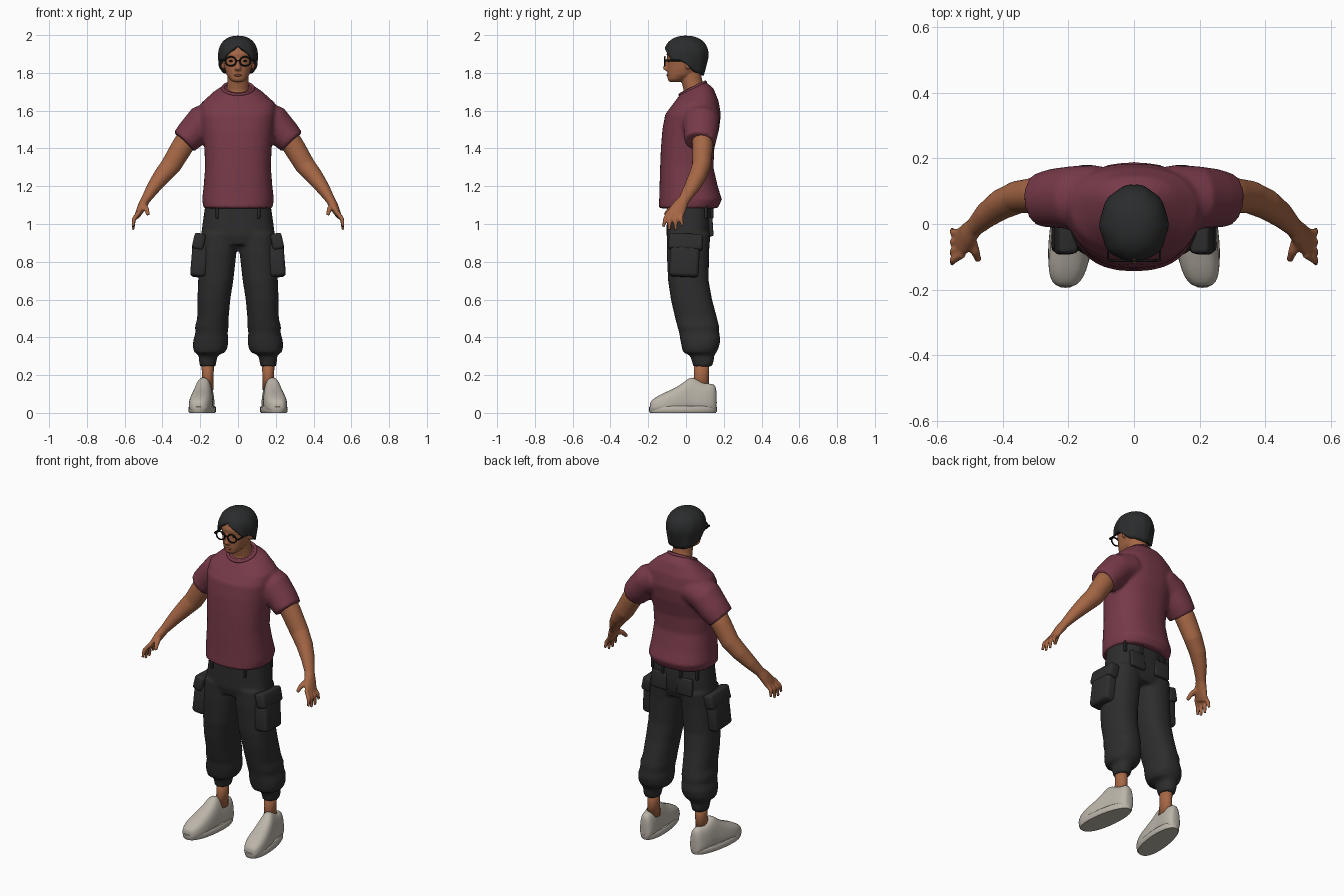
import bpy, bmesh, math
from mathutils import Vector, Matrix

if "Cube" in bpy.data.objects:
    bpy.data.objects.remove(bpy.data.objects["Cube"])


def material(name, rgb):
    m = bpy.data.materials.new(name)
    m.diffuse_color = (*rgb, 1)
    m.use_nodes = True
    m.node_tree.nodes["Principled BSDF"].inputs["Base Color"].default_value = m.diffuse_color
    return m


SKIN = material("skin", (0.38, 0.135, 0.06))
SHIRT = material("maroon_cloth", (0.185, 0.042, 0.066))
PANTS = material("charcoal_cloth", (0.026, 0.026, 0.027))
HAIR = material("dark_hair", (0.024, 0.025, 0.026))
SHOE = material("warm_grey", (0.50, 0.46, 0.40))
BLACK = material("black_plastic", (0.008, 0.008, 0.008))
LIPS = material("lip_tone", (0.27, 0.075, 0.04))


def tube(bm, pts, s=1, n=28, exp=2.0, ref=(0, 1, 0), axis=None):
    """Closed loft through (x, y, z, half_width, half_depth[, tilt]) rings."""
    rings = []
    for i, p in enumerate(pts):
        c = Vector(p[:3])
        a, b = Vector(pts[max(i - 1, 0)][:3]), Vector(pts[min(i + 1, len(pts) - 1)][:3])
        t = Vector(axis) if axis else (b - a).normalized()
        v = Vector(ref)
        v = (v - t * v.dot(t)).normalized()
        u = v.cross(t)
        tilt = p[5] if len(p) > 5 else 0
        ring = []
        for k in range(n):
            ang = 2 * math.pi * k / n
            ca, sa = math.cos(ang), math.sin(ang)
            cu = math.copysign(abs(ca) ** (2 / exp), ca) * p[3]
            cv = math.copysign(abs(sa) ** (2 / exp), sa) * p[4]
            q = c + u * cu + v * cv
            q.z += tilt * cv
            ring.append(bm.verts.new((q.x * s, q.y, q.z)))
        rings.append(ring)
    for r0, r1 in zip(rings, rings[1:]):
        for k in range(n):
            bm.faces.new((r0[k], r0[(k + 1) % n], r1[(k + 1) % n], r1[k]))
    bm.faces.new(rings[0])
    bm.faces.new(rings[-1])


def finish(bm, name, mat, voxel=0, smooth=4, subsurf=0, bevel=0, sharp=False):
    bmesh.ops.recalc_face_normals(bm, faces=bm.faces[:])
    me = bpy.data.meshes.new(name)
    bm.to_mesh(me)
    bm.free()
    me.materials.append(mat)
    me.polygons.foreach_set("use_smooth", [True] * len(me.polygons))
    if sharp:
        me.set_sharp_from_angle(angle=math.radians(40))
    ob = bpy.data.objects.new(name, me)
    bpy.context.collection.objects.link(ob)
    if voxel:
        r = ob.modifiers.new("blend", 'REMESH')
        r.mode, r.voxel_size, r.use_smooth_shade = 'VOXEL', voxel, True
        sm = ob.modifiers.new("relax", 'SMOOTH')
        sm.factor, sm.iterations = 0.5, smooth
    if bevel:
        b = ob.modifiers.new("bevel", 'BEVEL')
        b.width, b.segments = bevel, 3
    if subsurf:
        d = ob.modifiers.new("subdivide", 'SUBSURF')
        d.levels = d.render_levels = subsurf
    return ob


def blob(name, mat, loc, size, rot_x=0):
    bm = bmesh.new()
    m = Matrix.Translation(loc) @ Matrix.Rotation(rot_x, 4, 'X') @ Matrix.Diagonal((*size, 1))
    bmesh.ops.create_uvsphere(bm, u_segments=20, v_segments=12, radius=1, matrix=m)
    return finish(bm, name, mat)


def box(name, mat, loc, size, rot=(0, 0), bevel=0.012):
    bm = bmesh.new()
    m = (Matrix.Translation(loc) @ Matrix.Rotation(rot[0], 4, 'Y') @ Matrix.Rotation(rot[1], 4, 'X')
         @ Matrix.Diagonal((*size, 1)))
    bmesh.ops.create_cube(bm, size=1, matrix=m)
    return finish(bm, name, mat, bevel=bevel)


def span(x, z, w, y0, y1, tilt=0):
    """Horizontal ring reaching from y0 to y1."""
    return (x, (y0 + y1) / 2, z, w, (y1 - y0) / 2, tilt)


def loop(name, mat, loc, size, r, rot_x, n=32):
    """Elliptical ring (collar, spectacle rims)."""
    bm = bmesh.new()
    M = Matrix.Translation(loc) @ Matrix.Rotation(rot_x, 4, 'X')
    g = []
    for k in range(n):
        a = 2 * math.pi * k / n
        d = Vector((math.cos(a), math.sin(a), 0))
        c = Vector((d.x * size[0], d.y * size[1], 0))
        g.append([bm.verts.new(M @ (c + d * r * math.cos(j * math.pi / 4)
                                    + Vector((0, 0, r * math.sin(j * math.pi / 4))))) for j in range(8)])
    for k in range(n):
        for j in range(8):
            h, i = g[(k + 1) % n], (j + 1) % 8
            bm.faces.new((g[k][j], h[j], h[i], g[k][i]))
    return finish(bm, name, mat)


UP = (0, 0, 1)

# T-shirt: torso blended with both sleeves
bm = bmesh.new()
tube(bm, [span(0, 1.083, .182, -.145, .168), span(0, 1.13, .19, -.142, .19),
          span(0, 1.2, .182, -.14, .168), span(0, 1.3, .174, -.137, .145),
          span(0, 1.4, .178, -.133, .15), span(0, 1.5, .19, -.125, .175),
          span(0, 1.58, .20, -.11, .185), span(0, 1.64, .195, -.075, .172, .1),
          span(0, 1.69, .135, -.05, .145, .3), span(0, 1.72, .083, -.03, .103, .5)],
     n=48, exp=2.4, axis=UP)
for s in (1, -1):
    tube(bm, [(.11, .08, 1.575, .085, .10), (.19, .08, 1.54, .09, .097),
              (.245, .079, 1.478, .083, .09), (.286, .073, 1.435, .074, .083)], s)
finish(bm, "t_shirt", SHIRT, voxel=.01, smooth=4)
loop("collar", SHIRT, (0, .036, 1.718), (.08, .074), .009, .46)

# Arms with hands
for s, side in ((1, "left"), (-1, "right")):
    bm = bmesh.new()
    tube(bm, [(.24, .085, 1.50, .055, .055), (.295, .088, 1.41, .058, .055),
              (.355, .082, 1.31, .054, .05), (.405, .06, 1.25, .046, .047),
              (.45, .028, 1.19, .036, .04), (.488, -.01, 1.13, .025, .03),
              (.505, -.03, 1.10, .024, .038), (.522, -.05, 1.065, .019, .045),
              (.535, -.062, 1.04, .014, .042)], s, 24)
    for i in range(4):
        y = -.092 + i * .022
        tip = (-.12, -.09, -.055, -.018)[i]
        z = (.985, .968, .97, .99)[i]
        tube(bm, [(.522, y, 1.065, .012, .012), (.552, (y + tip) / 2 - .004, 1.025, .012, .012),
                  (.556, tip, z, .008, .008)], s, 12)
    tube(bm, [(.5, -.04, 1.10, .017, .017), (.484, -.085, 1.078, .014, .014),
              (.475, -.112, 1.048, .01, .01)], s, 12, ref=(1, 0, 0))
    finish(bm, side + "_arm", SKIN, voxel=.006, smooth=3)

# Trousers: hips blended with both baggy legs
bm = bmesh.new()
tube(bm, [span(0, 1.11, .172, -.1, .135), span(0, 1.0, .188, -.102, .138),
          span(0, .94, .195, -.103, .132), span(0, .89, .175, -.09, .115)], n=40, exp=2.5, axis=UP)
LEG = [(.95, .1, .095, -.1, .13), (.85, .106, .098, -.102, .122), (.7, .118, .093, -.095, .12),
       (.6, .128, .087, -.08, .138), (.5, .133, .083, -.057, .165), (.455, .139, .089, -.045, .176),
       (.425, .14, .085, -.036, .176), (.385, .144, .093, -.03, .182), (.345, .147, .092, -.022, .174),
       (.32, .15, .08, -.015, .16), (.305, .157, .05, .02, .15), (.28, .16, .047, .03, .148),
       (.245, .16, .041, .038, .138)]
for s in (1, -1):
    tube(bm, [span(x, z, w, a, b) for z, x, w, a, b in LEG], s, 32, 2.3, axis=UP)
finish(bm, "trousers", PANTS, voxel=.01, smooth=3)

# Pockets and belt loops
for s, side in ((1, "left"), (-1, "right")):
    box(side + "_cargo_pocket", PANTS, (s * .205, -.008, .805), (.085, .155, .17), (-s * .08, -.05), .02)
    box(side + "_pocket_flap", PANTS, (s * .208, -.002, .905), (.06, .18, .085), (-s * .22, -.05), .014)
    box(side + "_back_pocket", PANTS, (s * .085, .132, .985), (.1, .022, .1), (0, .06), .008)
    for x, y in ((.06, .137), (.15, .105), (.11, -.092)):
        box(side + "_belt_loop", PANTS, (s * x, y, 1.065), (.016, .016, .07), bevel=.004)

# Ankles, shoes and soles
SHOE_RINGS = [(-.192, .05, .022), (-.18, .066, .045), (-.14, .092, .063), (-.09, .113, .068),
              (-.04, .138, .065), (0, .167, .062), (.025, .19, .058), (.06, .172, .057),
              (.1, .15, .056), (.14, .152, .048), (.157, .14, .034), (.163, .1, .018)]
for s, side in ((1, "left"), (-1, "right")):
    bm = bmesh.new()
    tube(bm, [(.16, .082, .29, .034, .042), (.16, .082, .2, .031, .039), (.163, .075, .12, .034, .045)],
         s, 20, axis=UP)
    finish(bm, side + "_ankle", SKIN)

    bm = bmesh.new()
    tube(bm, [(0, y, .004 + h / 2, w, h / 2) for y, h, w in SHOE_RINGS], 1, 28, 2.8,
         ref=UP, axis=(0, 1, 0))
    for v in bm.verts:
        v.co.x = s * (v.co.x * (1.05 - 2.3 * v.co.z) + .186 - .12 * v.co.y)
    finish(bm, side + "_shoe", SHOE, subsurf=1)

    bm = bmesh.new()
    tube(bm, [(0, -.016, 0, .064, .174), (0, -.016, .008, .069, .179), (0, -.016, .03, .068, .179),
              (0, -.016, .036, .063, .172)], 1, 40, 2.4, axis=UP)
    for v in bm.verts:
        v.co.x = s * (v.co.x * (1 - .8 * max(v.co.y, 0)) + .186 - .12 * v.co.y)
    finish(bm, side + "_sole", SHOE, sharp=True)

# Head, neck and nose
bm = bmesh.new()
tube(bm, [span(0, 1.752, .026, -.088, -.035), span(0, 1.766, .044, -.097, .0),
          span(0, 1.79, .06, -.099, .05), span(0, 1.82, .07, -.1, .08),
          span(0, 1.86, .078, -.099, .095), span(0, 1.9, .08, -.103, .1),
          span(0, 1.95, .074, -.085, .09), span(0, 1.978, .045, -.05, .06)], exp=2.2, axis=UP)
tube(bm, [(0, .05, 1.65, .068, .065), (0, .045, 1.71, .06, .058), (0, .03, 1.76, .055, .056),
          (0, .02, 1.82, .055, .056)], axis=UP)
tube(bm, [(0, -.098, 1.872, .008, .008), (0, -.106, 1.84, .011, .012), (0, -.109, 1.822, .017, .014),
          (0, -.1, 1.812, .013, .01)], n=14, axis=UP)
for s in (1, -1):
    bmesh.ops.create_uvsphere(bm, u_segments=14, v_segments=10, radius=1, matrix=Matrix.Translation(
        (s * .081, .012, 1.845)) @ Matrix.Diagonal((.009, .017, .028, 1)))
finish(bm, "head", SKIN, voxel=.005, smooth=3)
blob("lips", LIPS, (0, -.098, 1.787), (.022, .006, .006))

# Hair: cap whose lower edge varies around the head, parted at the front
EDGE = [(0, 1.945), (.3, 1.925), (.65, 1.895), (.9, 1.868), (1.3, 1.866), (1.65, 1.84),
        (2.1, 1.80), (math.pi, 1.785)]


def edge_height(a):
    for (a0, z0), (a1, z1) in zip(EDGE, EDGE[1:]):
        if a <= a1 + 1e-6:
            return z0 + (z1 - z0) * (a - a0) / (a1 - a0)


bm = bmesh.new()
N, R = 64, 16
top = bm.verts.new((0, 0, 1.997))
rows = []
for j in range(1, R + 1):
    row = []
    for k in range(N):
        a = 2 * math.pi * k / N
        front = min(a, 2 * math.pi - a)
        z = 1.997 - (1.997 - edge_height(front)) * (j / R) ** 1.6
        h = (z - 1.89) / .107
        f = (1 - h ** 2.4) ** (1 / 2.2) if h > 0 else 1 - 2.2 * (1.89 - z) * (front / math.pi) ** 2
        f *= 1 + .022 * math.sin(9 * front + 20 * z) * (j / R)
        f *= 1 - .05 * math.exp(-(front / .15) ** 2) * (j / R)
        row.append(bm.verts.new((.104 * f * math.sin(a), -.12 * f * math.cos(a), z)))
    rows.append(row)
for k in range(N):
    bm.faces.new((top, rows[0][k], rows[0][(k + 1) % N]))
    for r0, r1 in zip(rows, rows[1:]):
        bm.faces.new((r0[k], r1[k], r1[(k + 1) % N], r0[(k + 1) % N]))
hair = finish(bm, "hair", HAIR)
sol = hair.modifiers.new("thickness", 'SOLIDIFY')
sol.thickness, sol.offset = .02, -1

# Spectacles and eyes
for s, side in ((1, "left"), (-1, "right")):
    loop(side + "_rim", BLACK, (s * .038, -.112, 1.861), (.028, .024), .0042, math.pi / 2)
    blob(side + "_eye", BLACK, (s * .036, -.091, 1.863), (.011, .005, .005))
    box(side + "_temple", BLACK, (s * .08, -.05, 1.866), (.006, .125, .009), bevel=.002)
    box(side + "_hinge", BLACK, (s * .074, -.111, 1.866), (.018, .008, .009), bevel=.002)
box("spectacle_bridge", BLACK, (0, -.113, 1.866), (.024, .007, .007), bevel=.002)
